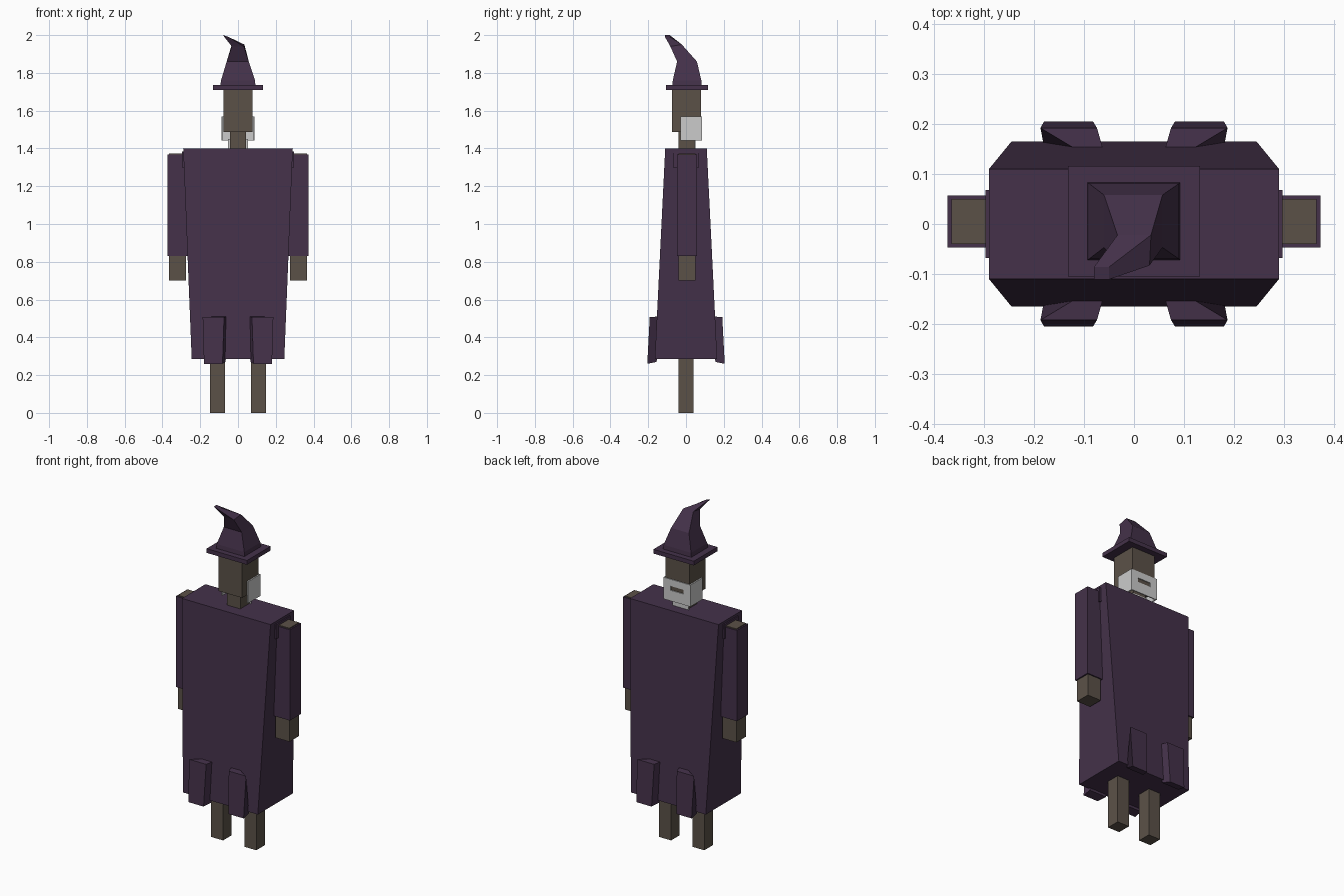
import bpy

if "Cube" in bpy.data.objects:
    bpy.data.objects.remove(bpy.data.objects["Cube"])


def material(name, rgb):
    m = bpy.data.materials.new(name)
    m.diffuse_color = (*rgb, 1)
    m.use_nodes = True
    m.node_tree.nodes["Principled BSDF"].inputs["Base Color"].default_value = m.diffuse_color
    return m


CLOTH = material("dark_cloth", (0.058, 0.031, 0.068))
SKIN = material("brown_skin", (0.105, 0.083, 0.064))


def loft(name, rings, mat=None):
    """Closed solid through a stack of four-cornered rings."""
    verts = [p for ring in rings for p in ring]
    faces = [(3, 2, 1, 0)]
    for r in range(len(rings) - 1):
        for i in range(4):
            j = (i + 1) % 4
            faces.append((r * 4 + i, r * 4 + j, r * 4 + 4 + j, r * 4 + 4 + i))
    t = len(verts) - 4
    faces.append((t, t + 1, t + 2, t + 3))
    me = bpy.data.meshes.new(name)
    me.from_pydata(verts, [], faces)
    ob = bpy.data.objects.new(name, me)
    bpy.context.collection.objects.link(ob)
    if mat:
        me.materials.append(mat)
    return ob


def rect(x0, x1, y0, y1, z):
    return [(x0, y0, z), (x1, y0, z), (x1, y1, z), (x0, y1, z)]


def box(name, x0, x1, y0, y1, z0, z1, mat=None):
    return loft(name, [rect(x0, x1, y0, y1, z0), rect(x0, x1, y0, y1, z1)], mat)


def mirror(ob, x=True, y=False):
    m = ob.modifiers.new("mirror", "MIRROR")
    m.use_axis = (x, y, False)
    m.use_mirror_merge = False
    return ob


# Robe and shoulders
loft("robe", [rect(-.245, .245, -.165, .165, .285),
              rect(-.29, .29, -.11, .11, 1.40)], CLOTH)
box("shoulders", -.297, .297, -.068, .068, 1.30, 1.385, CLOTH)

# Arms, sleeves and legs
mirror(box("arms", .275, .365, -.04, .05, .70, 1.372, SKIN))
mirror(box("sleeves", .268, .373, -.047, .057, .83, 1.367, CLOTH))
mirror(box("legs", .07, .148, -.04, .04, 0, .30, SKIN))

# Hem folds, one at each leg on both sides of the robe
mirror(loft("hem_folds", [
    [(.065, .155, .27), (.18, .155, .27), (.18, .205, .26), (.082, .205, .26)],
    [(.062, .15, .51), (.117, .15, .51), (.187, .192, .507), (.074, .192, .507)],
], CLOTH), y=True)

# Neck and head
box("neck", -.043, .043, -.04, .045, 1.38, 1.50, SKIN)
box("head", -.078, .078, -.073, .08, 1.487, 1.712, SKIN)

# Beard: thin plates around the face, with a mouth slot
mirror(box("beard_sides", .08, .088, -.03, .085, 1.442, 1.57))
mirror(box("beard_cheeks", .043, .08, .079, .085, 1.442, 1.57))
box("beard_upper", -.043, .043, .079, .085, 1.53, 1.57)
box("beard_lower", -.043, .043, .079, .085, 1.442, 1.505)
box("mouth", -.043, .043, .076, .08, 1.50, 1.535, SKIN)
box("beard_chin", -.052, .052, .045, .05, 1.40, 1.45)

# Hat: brim and a bent, tapering crown
box("hat_brim", -.132, .132, -.105, .116, 1.71, 1.735, CLOTH)
loft("hat_crown", [
    rect(-.093, .092, -.072, .083, 1.735),
    rect(-.09, .09, -.07, .081, 1.76),
    rect(-.06, .057, -.047, .058, 1.86),
    [(-.033, -.083, 1.94), (.031, -.083, 1.94), (.034, -.022, 1.95), (-.033, -.022, 1.95)],
    [(-.08, -.111, 2.0), (-.05, -.111, 1.99), (-.05, -.086, 1.99), (-.08, -.086, 2.0)],
], CLOTH)
